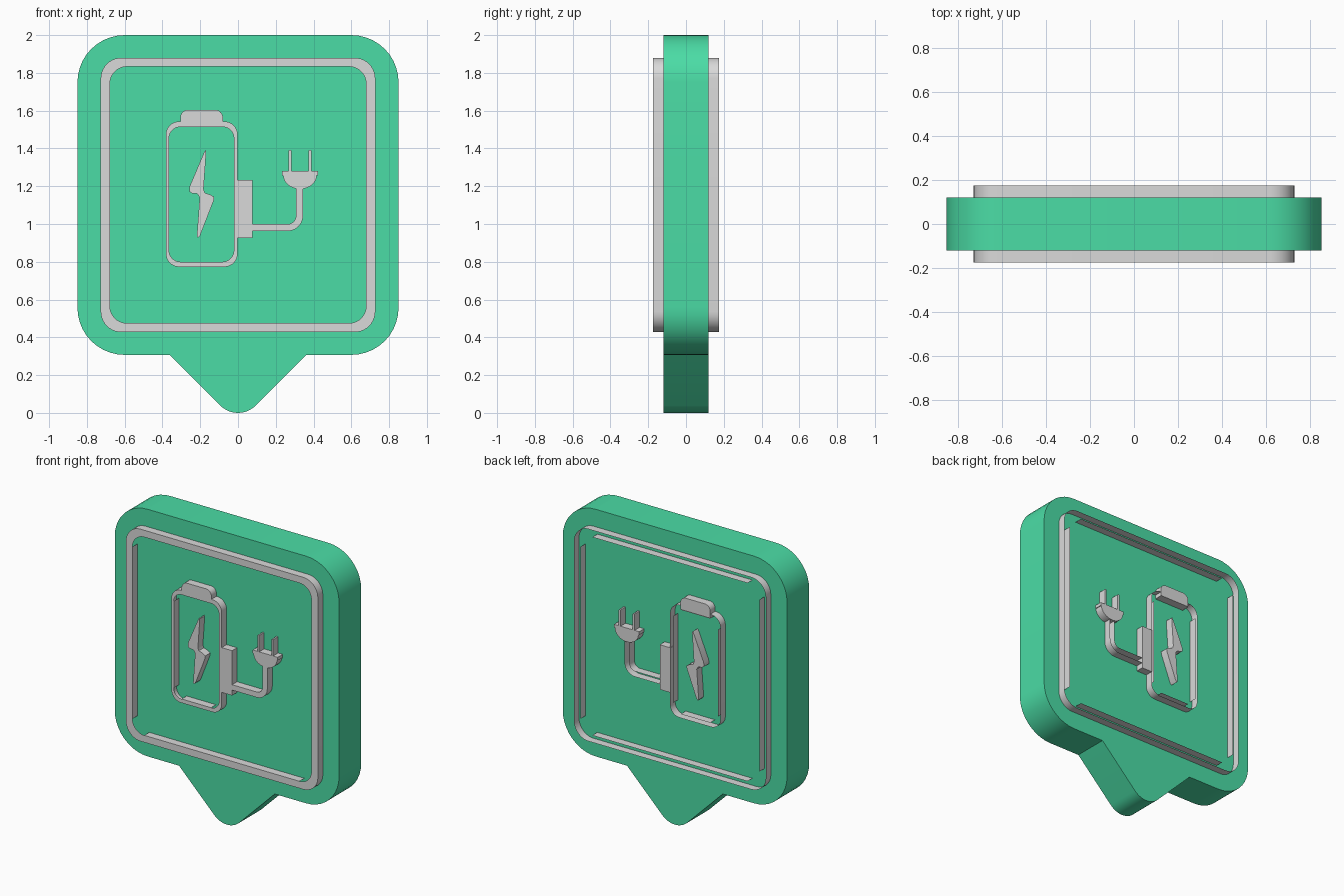
import bpy
from math import sin, cos, pi, radians

cube = bpy.data.objects.get("Cube")
if cube:
    bpy.data.objects.remove(cube, do_unlink=True)

BODY_Y, ICON_Y = 0.12, 0.174


def material(name, rgb):
    m = bpy.data.materials.new(name)
    m.use_nodes = True
    m.diffuse_color = (*rgb, 1)
    m.node_tree.nodes["Principled BSDF"].inputs["Base Color"].default_value = (*rgb, 1)
    return m


green = material("sign_green", (0.07, 0.72, 0.38))
grey = material("light_grey", (0.70, 0.70, 0.70))


def arc(cx, cz, rx, rz, a0, a1, n=10):
    """Points of an elliptical arc, angles in degrees."""
    steps = [radians(a0 + (a1 - a0) * i / n) for i in range(n + 1)]
    return [(cx + rx * cos(a), cz + rz * sin(a)) for a in steps]


def rounded_rect(x0, x1, z0, z1, low, high):
    """Counter-clockwise outline starting at the lower left corner."""
    pts = []
    for x, z, r, sx, sz, a in ((x0, z0, low, 1, 1, 180), (x1, z0, low, -1, 1, 270),
                               (x1, z1, high, -1, -1, 0), (x0, z1, high, 1, -1, 90)):
        pts += arc(x + sx * r, z + sz * r, r, r, a, a + 90) if r else [(x, z)]
    return pts


def make(name, verts, faces, mat):
    me = bpy.data.meshes.new(name)
    me.from_pydata(verts, [], faces)
    me.materials.append(mat)
    for p in me.polygons:
        p.use_smooth = True
    me.set_sharp_from_angle(angle=radians(35))
    ob = bpy.data.objects.new(name, me)
    bpy.context.collection.objects.link(ob)
    return ob


def both_sides(outline, y):
    return [(x, -y, z) for x, z in outline] + [(x, y, z) for x, z in outline]


def prism(name, outline, y, mat):
    """Solid slab from an outline, capped front and back."""
    n = len(outline)
    faces = [tuple(range(n)), tuple(range(2 * n - 1, n - 1, -1))]
    faces += [(i, i + n, (i + 1) % n + n, (i + 1) % n) for i in range(n)]
    return make(name, both_sides(outline, y), faces, mat)


def ring(name, outer, inner, y, mat):
    """Rim open at the back, with inner walls only along the straight sides."""
    n = len(outer)
    faces = []
    for i in range(n):
        j = (i + 1) % n
        faces.append((i, j, j + 2 * n, i + 2 * n))
        faces.append((i, i + n, j + n, j))
        (ax, az), (bx, bz) = inner[i], inner[j]
        if abs(ax - bx) + abs(az - bz) > 0.1:
            faces.append((j + 2 * n, j + 3 * n, i + 3 * n, i + 2 * n))
    return make(name, both_sides(outer, y) + both_sides(inner, y), faces, mat)


# Sign body with the rounded pointer at the bottom
tip = 0.133
body = rounded_rect(-0.85, 0.85, 0.307, 2.0, 0.25, 0.25)
pointer = [(-0.363, 0.307)] + arc(0, tip, tip, tip, 225, 315, 12) + [(0.363, 0.307)]
prism("sign_body", body[:11] + pointer + body[11:], BODY_Y, green)

# Border rim
ring("border_rim", rounded_rect(-0.727, 0.727, 0.427, 1.88, 0.11, 0.11),
     rounded_rect(-0.678, 0.678, 0.475, 1.833, 0.09, 0.09), ICON_Y, grey)

# Battery case, terminal and side socket
ring("battery_case", rounded_rect(-0.382, -0.002, 0.773, 1.543, 0.07, 0.07),
     rounded_rect(-0.365, -0.022, 0.80, 1.514, 0.06, 0.06), ICON_Y, grey)
prism("battery_terminal", rounded_rect(-0.305, -0.08, 1.517, 1.604, 0, 0.04), ICON_Y, grey)
prism("battery_socket", rounded_rect(-0.004, 0.077, 0.926, 1.233, 0, 0), ICON_Y, grey)

# Lightning bolt
bolt = [(-0.168, 1.385), (-0.172, 1.39), (-0.18, 1.378), (-0.256, 1.2), (-0.258, 1.172),
        (-0.242, 1.162), (-0.215, 1.16), (-0.203, 1.14), (-0.218, 0.935), (-0.212, 0.927),
        (-0.2, 0.94), (-0.128, 1.125), (-0.126, 1.143), (-0.145, 1.155), (-0.175, 1.165),
        (-0.182, 1.185)]
prism("lightning_bolt", bolt, ICON_Y, grey)

# Cable, a bent strip left open at the back
lower = [(0.077, 0.963)] + arc(0.264, 1.043, 0.08, 0.08, 270, 360) + [(0.344, 1.2)]
upper = [(0.077, 1.0)] + arc(0.264, 1.043, 0.043, 0.043, 270, 360) + [(0.307, 1.2)]
n = len(lower)
cable_faces = []
for i in range(n - 1):
    cable_faces += [(i, i + 1, i + 1 + 2 * n, i + 2 * n), (i, i + n, i + 1 + n, i + 1),
                    (i + 1 + 2 * n, i + 1 + 3 * n, i + 3 * n, i + 2 * n)]
make("cable", both_sides(lower, ICON_Y) + both_sides(upper, ICON_Y), cable_faces, grey)

# Plug head and prongs
head = [(0.233, 1.28), (0.233, 1.258)] + arc(0.328, 1.258, 0.089, 0.073, 180, 360, 16)
prism("plug_head", head + [(0.423, 1.258), (0.423, 1.28)], ICON_Y, grey)
for side, x in (("right", 0.275), ("left", 0.381)):
    prism("plug_prong_" + side, rounded_rect(x - 0.007, x + 0.007, 1.275, 1.392, 0, 0.004),
          ICON_Y, grey)
